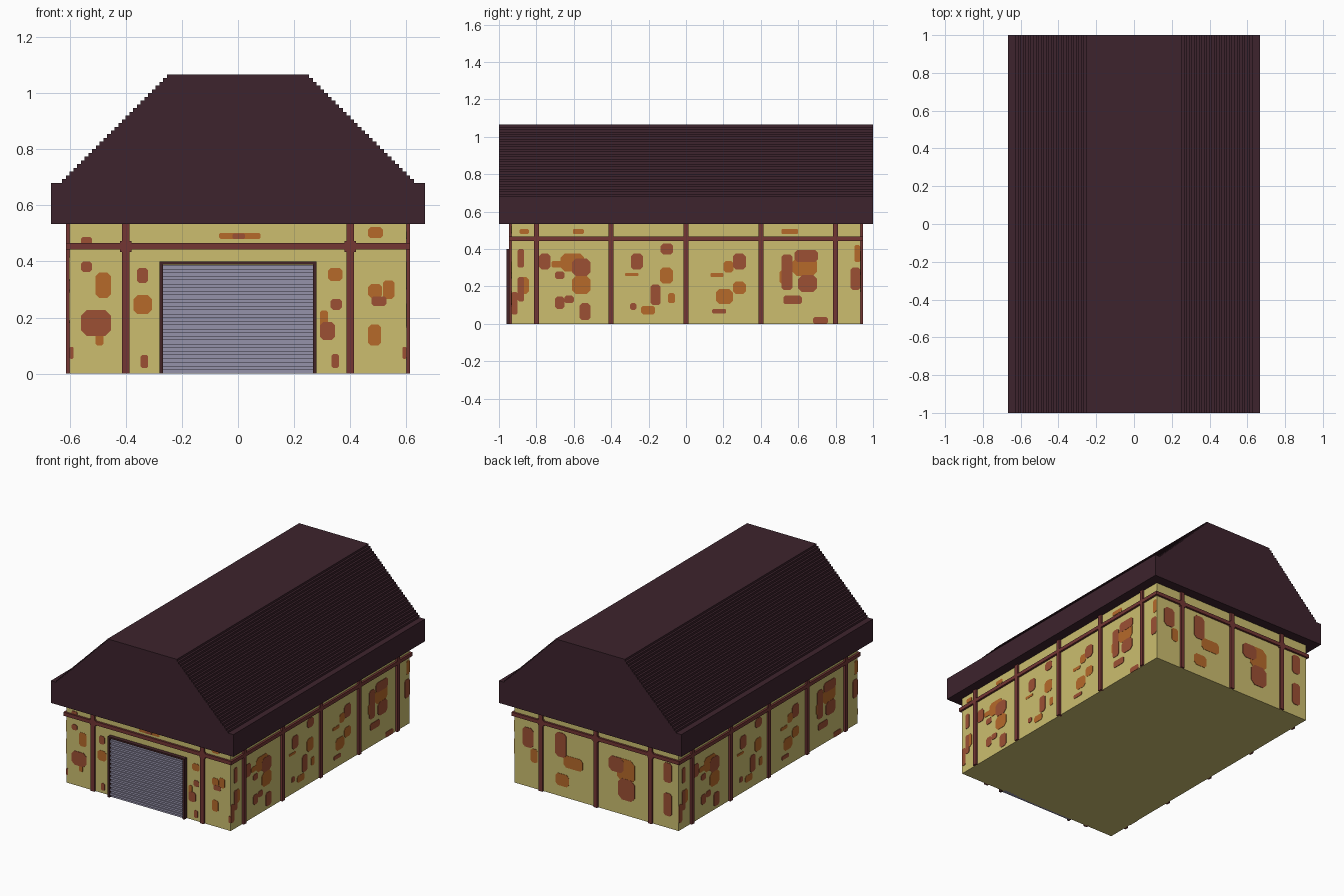
import bpy, bmesh, math
from mathutils import Matrix, Vector

if "Cube" in bpy.data.objects:
    bpy.data.objects.remove(bpy.data.objects["Cube"])

V = 1 / 75  # size of one building block


def mat(name, r, g, b):
    m = bpy.data.materials.new(name)
    lin = [((c / 255 + 0.055) / 1.055) ** 2.4 for c in (r, g, b)]
    m.diffuse_color = (*lin, 1)
    m.use_nodes = True
    m.node_tree.nodes["Principled BSDF"].inputs["Base Color"].default_value = m.diffuse_color
    return m


WALL = mat("yellow plaster", 204, 190, 111)
ROOF = mat("dark plum roof", 61, 35, 45)
BEAM = mat("red brown timber", 115, 54, 52)
RED = mat("red rust", 156, 80, 52)
ORANGE = mat("orange rust", 182, 106, 42)
DOOR = mat("grey shutter", 149, 146, 170)
FRAME = mat("dark frame", 66, 36, 38)


def finish(bm, name, m):
    bmesh.ops.recalc_face_normals(bm, faces=bm.faces)
    me = bpy.data.meshes.new(name)
    bm.to_mesh(me)
    bm.free()
    me.materials.append(m)
    ob = bpy.data.objects.new(name, me)
    bpy.context.collection.objects.link(ob)
    return ob


def boxes(name, m, items):
    """One object from boxes given as (x0, x1, y0, y1, z0, z1)."""
    bm = bmesh.new()
    for x0, x1, y0, y1, z0, z1 in items:
        M = Matrix.Translation(((x0 + x1) / 2, (y0 + y1) / 2, (z0 + z1) / 2))
        M = M @ Matrix.Diagonal((x1 - x0, y1 - y0, z1 - z0, 1))
        bmesh.ops.create_cube(bm, size=1, matrix=M)
    return finish(bm, name, m)


def prism(bm, pts, vec):
    f = bm.faces.new([bm.verts.new(p) for p in pts])
    r = bmesh.ops.extrude_face_region(bm, geom=[f])
    bmesh.ops.translate(bm, vec=vec, verts=[v for v in r["geom"] if isinstance(v, bmesh.types.BMVert)])


# walls
WX, WY, EAVE = 45 * V, 70 * V, 40 * V
boxes("walls", WALL, [(-WX, WX, -WY, WY, 0, EAVE)])

# stepped roof: half profile, mirrored and extruded
half = [(50 * V, EAVE), (50 * V, 51 * V)]
for i in range(29):
    w = (47 - i) * V
    half += [(w, (51 + i) * V), (w, (52 + i) * V)]
bm = bmesh.new()
profile = half + [(-x, z) for x, z in reversed(half)]
prism(bm, [(x, -1, z) for x, z in profile], Vector((0, 2, 0)))
caps = [f for f in bm.faces if len(f.verts) > 4]
bmesh.ops.triangulate(bm, faces=caps)
finish(bm, "roof", ROOF)

# timber posts and the belt beam
BX, BY = WX + V, WY + V
posts = []
for y in (-0.8, -0.4, 0, 0.4, 0.8):
    for s in (-1, 1):
        x0, x1 = sorted((s * (WX - V), s * BX))
        posts.append((x0, x1, y - V, y + V, 0, EAVE))
for s, xs in ((-1, (-0.4, 0.4)), (1, (-0.4, 0, 0.4))):
    y0, y1 = sorted((s * (WY - V), s * BY))
    for x in xs:
        posts.append((x - V, x + V, y0, y1, 0, EAVE))
        posts.append((x - 1.5 * V, x + 1.5 * V, y0, y1, 32.5 * V, 35.5 * V))
boxes("posts", BEAM, posts)
boxes("belt_beam", BEAM, [(-BX, BX, -BY, BY, 33.2 * V, 35 * V)])

# rolling shutter with alternating slats
boxes("shutter", DOOR, [(-20 * V, 20 * V, -WY - (1 + i % 2 * 0.5) * V, -WY + V, i * V, (i + 1) * V)
                        for i in range(29)])
# door frame
FY = -WY - 2 * V
boxes("door_frame", FRAME, [(-21 * V, -20 * V, FY, -WY, 0, 30 * V),
                            (20 * V, 21 * V, FY, -WY, 0, 30 * V),
                            (-21 * V, 21 * V, FY, -WY, 29.2 * V, 30 * V)])


def patches(name, m, rects, angle, dist, t):
    """Thin chamfered plates on a wall; (u, z) seen from outside."""
    bm = bmesh.new()
    for u0, u1, z0, z1 in rects:
        c = min(u1 - u0, z1 - z0) * 0.22
        pts = [(u0 + c, z0), (u1 - c, z0), (u1, z0 + c), (u1, z1 - c),
               (u1 - c, z1), (u0 + c, z1), (u0, z1 - c), (u0, z0 + c)]
        prism(bm, [(u, -dist + 0.003, z) for u, z in pts], Vector((0, -t - 0.003, 0)))
    bmesh.ops.rotate(bm, matrix=Matrix.Rotation(angle, 3, 'Z'), verts=bm.verts)
    finish(bm, name, m)


# front wall rust
front_red = [(-.56, -.453, .135, .227), (-.56, -.52, .363, .4), (-.6, -.587, .053, .096),
             (-.36, -.32, .323, .377), (-.347, -.32, .02, .067), (-.02, .025, .48, .5),
             (.33, .37, .227, .267), (.293, .345, .12, .185), (.333, .36, .02, .07),
             (.475, .53, .242, .275), (.587, .6, .053, .096), (-.56, -.52, .46, .487)]
front_orange = [(-.507, -.48, .1, .14), (-.507, -.453, .27, .36), (-.373, -.307, .213, .28),
                (-.067, .08, .48, .502), (.32, .373, .33, .377), (.293, .32, .15, .225),
                (.464, .514, .27, .32), (.517, .557, .267, .333), (.464, .51, .1, .175),
                (.464, .517, .483, .522)]
# side wall rust
side_red = [(-.933, -.9, .05, .17), (-.9, -.865, .12, .25), (-.9, -.865, .3, .4),
            (-.785, -.725, .29, .375), (-.61, -.51, .255, .35), (-.7, -.65, .24, .28),
            (-.7, -.65, .08, .145), (-.65, -.6, .11, .15), (-.57, -.51, .02, .11),
            (-.295, -.23, .29, .375), (-.135, -.07, .37, .43), (-.19, -.135, .1, .21),
            (-.3, -.265, .075, .11), (.25, .32, .29, .375), (.14, .215, .055, .08),
            (.51, .57, .18, .37), (.58, .705, .33, .395), (.6, .7, .17, .26),
            (.52, .62, .105, .15), (.68, .76, 0, .035), (.88, .933, .18, .3)]
side_orange = [(-.9, -.84, .16, .25), (-.89, -.84, .48, .507), (-.67, -.545, .28, .375),
               (-.72, -.66, .3, .335), (-.61, -.51, .16, .255), (-.605, -.545, .48, .507),
               (-.325, -.255, .255, .272), (-.14, -.07, .215, .3), (-.24, -.165, .05, .095),
               (-.095, -.06, .11, .165), (.2, .255, .275, .335), (.13, .2, .25, .272),
               (.25, .32, .16, .225), (.16, .25, .105, .185), (.57, .7, .255, .355),
               (.5, .57, .21, .29), (.51, .6, .48, .507), (.9, .933, .33, .42)]
# back wall rust
back_red = [(-.54, -.46, .26, .39), (-.3, -.22, .26, .42), (.09, .2, .27, .37),
            (.16, .28, .1, .24), (.49, .55, .3, .43), (.49, .55, .08, .23)]
back_orange = [(-.48, -.43, .17, .26), (-.24, -.1, .2, .28), (.15, .28, .22, .37),
               (-.3, -.2, .07, .15)]

for name, ang, d, red, orange in (("front", 0, WY, front_red, front_orange),
                                  ("right", math.pi / 2, WX, side_red, side_orange),
                                  ("back", math.pi, WY, back_red, back_orange),
                                  ("left", -math.pi / 2, WX, side_red, side_orange)):
    patches(name + "_orange_rust", ORANGE, orange, ang, d, 0.002)
    patches(name + "_red_rust", RED, red, ang, d, 0.003)
